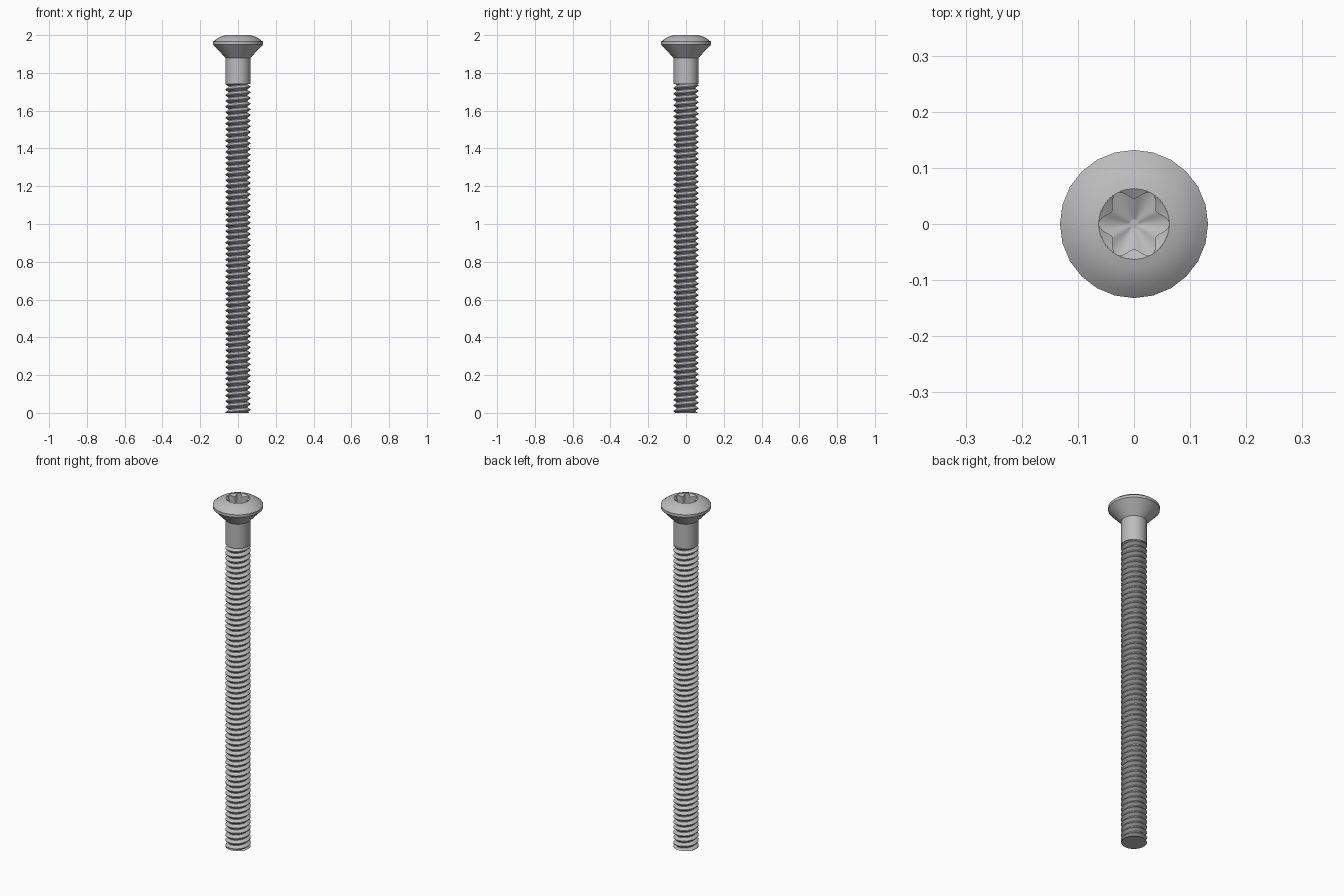
import bpy, bmesh, math

cube = bpy.data.objects.get("Cube")
if cube:
    bpy.data.objects.remove(cube, do_unlink=True)

SEG = 24
ROOT, CREST = 0.050, 0.066
THREAD_TOP, PITCH = 1.755, 0.03

steel = bpy.data.materials.new("grey_steel")
steel.use_nodes = True
colour = (0.5, 0.5, 0.5, 1)
steel.diffuse_color = colour
steel.node_tree.nodes["Principled BSDF"].inputs["Base Color"].default_value = colour


def build(name, rings, cap=False, closed=True, angle=30):
    """Skin a list of rings of points into one object."""
    bm = bmesh.new()
    rows = [[bm.verts.new(p) for p in ring] for ring in rings]
    n = len(rows[0])
    for low, high in zip(rows, rows[1:]):
        for j in range(n if closed else n - 1):
            k = (j + 1) % n
            bm.faces.new((low[j], low[k], high[k], high[j]))
    if cap:
        bm.faces.new(list(reversed(rows[0])))
    bmesh.ops.remove_doubles(bm, verts=bm.verts, dist=1e-5)
    bmesh.ops.dissolve_degenerate(bm, edges=bm.edges, dist=1e-5)
    mesh = bpy.data.meshes.new(name)
    bm.to_mesh(mesh)
    bm.free()
    mesh.materials.append(steel)
    obj = bpy.data.objects.new(name, mesh)
    bpy.context.collection.objects.link(obj)
    bpy.ops.object.select_all(action="DESELECT")
    obj.select_set(True)
    bpy.context.view_layer.objects.active = obj
    bpy.ops.object.shade_smooth_by_angle(angle=math.radians(angle))
    return obj


def ring(radius, z, n=SEG):
    """Ring whose radius and height may be functions of the angle."""
    points = []
    for j in range(n):
        a = math.tau * j / n
        r = radius(a) if callable(radius) else radius
        h = z(r) if callable(z) else z
        points.append((r * math.cos(a), r * math.sin(a), h))
    return points


# Raised countersunk head: underside cone, narrow rim, shallow dome
head_profile = [(CREST, 1.88), (0.132, 1.95), (0.132, 1.965),
                (0.116, 1.978), (0.098, 1.989), (0.08, 1.996), (0.063, 2.0)]
build("head", [ring(r, z) for r, z in head_profile])

# Plain shank below the head
build("shank", [ring(CREST, THREAD_TOP - PITCH / 2), ring(CREST, 1.88)])


# Six-lobed drive recess: sloped lip, straight wall, conical floor
def lobes(a):
    return 0.054 + 0.009 * math.cos(6 * a)


recess = [ring(0.008, 1.912, 72), ring(lobes, 1.93, 72),
          ring(lobes, lambda r: 2.0 - 0.6 * (0.0632 - r), 72),
          ring(0.0632, 2.0, 72)]
socket = build("drive_recess", [list(reversed(r)) for r in reversed(recess)])
floor = build("recess_floor", [ring(0.0001, 1.912), ring(0.008, 1.912)])

# Helical thread, clipped flat at both ends
tooth = [(0.0, ROOT), (0.12, ROOT), (0.5, CREST), (0.62, CREST)]
rows = []
for turn in range(-2, int(THREAD_TOP / PITCH) + 2):
    for part, radius in tooth:
        row = []
        for j in range(SEG + 1):
            a = math.tau * j / SEG
            z = PITCH * (turn + part + j / SEG)
            z = min(max(z, 0.0), THREAD_TOP)
            row.append((radius * math.cos(a), radius * math.sin(a), z))
        rows.append(row)
build("thread", rows, closed=False)

# Flat tip
build("tip", [ring(ROOT + 0.01, 0.0), ring(ROOT, 0.006)], cap=True)
